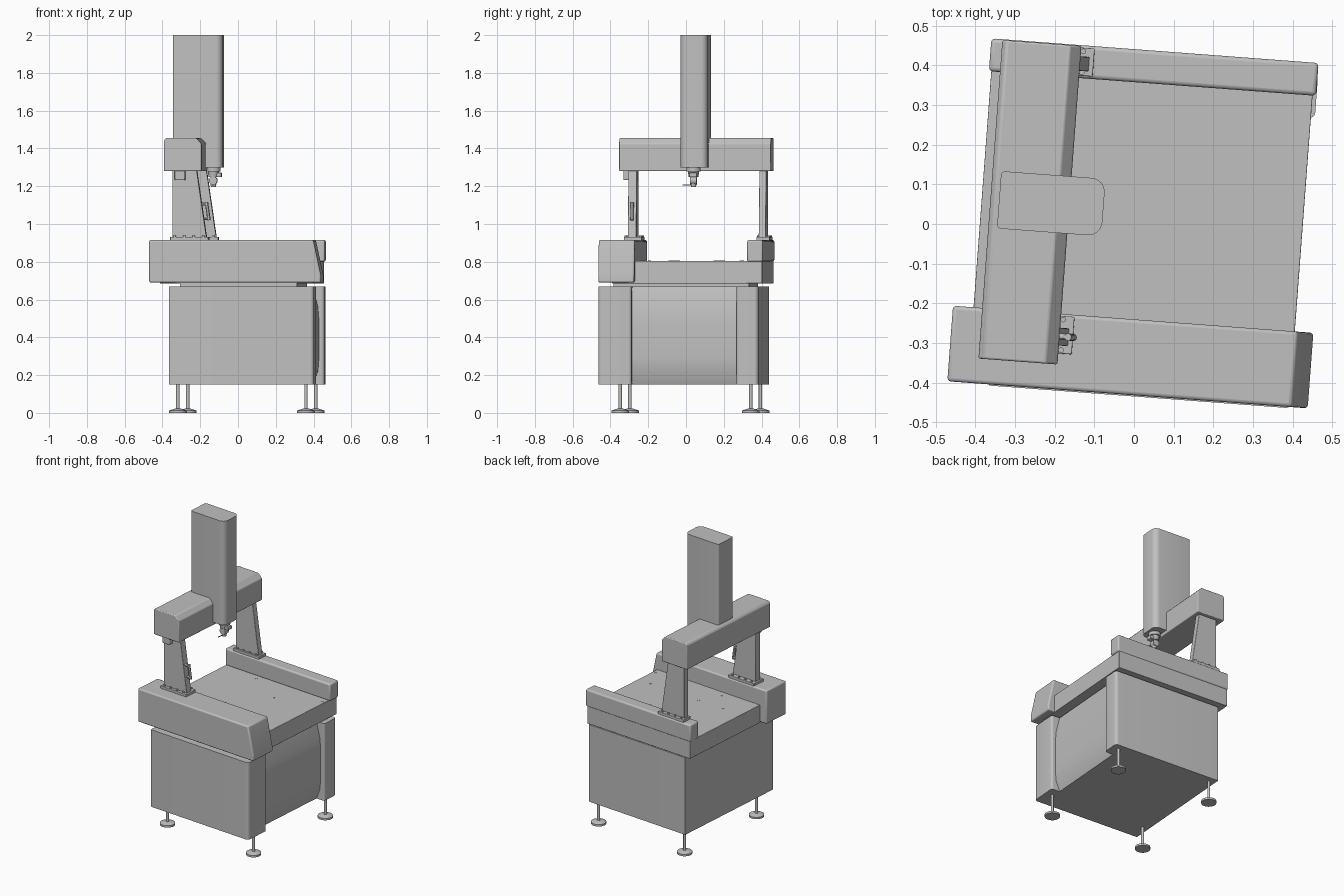
import bpy
import bmesh
import math
from mathutils import Vector, Matrix

if "Cube" in bpy.data.objects:
    bpy.data.objects.remove(bpy.data.objects["Cube"], do_unlink=True)

TURN = math.radians(-4.3)  # whole machine stands slightly turned

grey = bpy.data.materials.new("light_grey")
grey.use_nodes = True
COLOUR = (0.53, 0.53, 0.53, 1)
grey.diffuse_color = COLOUR
grey.node_tree.nodes["Principled BSDF"].inputs["Base Color"].default_value = COLOUR


def finish(name, bm, bevel=0):
    bmesh.ops.recalc_face_normals(bm, faces=bm.faces)
    mesh = bpy.data.meshes.new(name)
    bm.to_mesh(mesh)
    bm.free()
    mesh.materials.append(grey)
    obj = bpy.data.objects.new(name, mesh)
    bpy.context.collection.objects.link(obj)
    obj.rotation_euler.z = TURN
    if bevel:
        mod = obj.modifiers.new("soft_edges", "BEVEL")
        mod.width = bevel
        mod.segments = 3
        mod.limit_method = "ANGLE"
        mod.angle_limit = math.radians(40)
    bpy.ops.object.select_all(action="DESELECT")
    obj.select_set(True)
    bpy.context.view_layer.objects.active = obj
    bpy.ops.object.shade_smooth_by_angle(angle=math.radians(30))
    return obj


def rounded(points, steps=6):
    """Outline in which a third value on a point is its corner radius."""
    out = []
    for i, p in enumerate(points):
        corner = Vector(p[:2])
        if len(p) == 2:
            out.append(corner)
            continue
        a = (Vector(points[i - 1][:2]) - corner).normalized() * p[2]
        b = (Vector(points[(i + 1) % len(points)][:2]) - corner).normalized() * p[2]
        for k in range(steps + 1):
            t = math.pi / 2 * k / steps
            out.append(corner + a * (1 - math.sin(t)) + b * (1 - math.cos(t)))
    return out


def prism(name, points, axis, low, high, bevel=0):
    place = {"x": lambda a, b, h: (h, a, b),
             "y": lambda a, b, h: (a, h, b),
             "z": lambda a, b, h: (a, b, h)}[axis]
    bm = bmesh.new()
    outline = rounded(points)
    ends = [[bm.verts.new(place(p.x, p.y, h)) for p in outline] for h in (low, high)]
    for ring in ends:
        bm.faces.new(ring)
    for i in range(len(outline)):
        bm.faces.new((ends[0][i - 1], ends[0][i], ends[1][i], ends[1][i - 1]))
    return finish(name, bm, bevel)


def box(name, x, y, z, bevel=0):
    corners = [(x[0], y[0]), (x[1], y[0]), (x[1], y[1]), (x[0], y[1])]
    return prism(name, corners, "z", z[0], z[1], bevel)


def rod(name, start, end, r1, r2=None, sides=24):
    start, end = Vector(start), Vector(end)
    way = end - start
    turn = way.to_track_quat("Z", "Y").to_matrix().to_4x4()
    bm = bmesh.new()
    bmesh.ops.create_cone(bm, cap_ends=True, segments=sides, radius1=r1,
                          radius2=r1 if r2 is None else r2, depth=way.length,
                          matrix=Matrix.Translation((start + end) / 2) @ turn)
    return finish(name, bm)


# Cabinet: C-shaped body with two uprights around a bulging panel
prism("cabinet", [(-.334, -.434), (.435, -.434, .02), (.435, -.257, .015), (.35, -.257),
                  (.35, .30), (.435, .30, .015), (.435, .416, .02), (-.334, .416)],
      "z", .15, .67)
prism("cabinet_panel", [(.34, .15), (.375, .15), (.402, .22), (.408, .30), (.408, .48),
                        (.402, .56), (.375, .67), (.34, .67)], "y", -.26, .305)
box("table_support", (-.28, .34), (-.36, .36), (.66, .70))

# Levelling feet
for side, x in (("left", .385), ("right", -.295)):
    for end, y in (("front", -.32), ("back", .373)):
        tag = end + "_" + side
        rod("foot_post_" + tag, (x, y, .015), (x, y, .16), .009)
        rod("foot_pad_" + tag, (x, y, 0), (x, y, .013), .047)
        rod("foot_cone_" + tag, (x, y, .013), (x, y, .022), .045, .018)

# Table and its threaded holes
box("table", (-.388, .425), (-.36, .436), (.685, .805), .003)
holes = [(x, y) for x in (-.243, -.052, .138, .329) for y in (-.059, .18)]
holes += [(x, y) for x in (-.119, .305, .405) for y in (-.202, .322)]
for x, y in holes:
    rod("table_hole", (x, y, .80), (x, y, .806), .008, sides=16)

# Guide rails
prism("front_rail", [(-.44, .69), (.472, .69), (.472, .73), (.432, .915), (-.44, .915)],
      "y", -.431, -.24, .009)
box("back_rail", (-.394, .434), (.357, .44), (.80, .915), .01)

# Bridge legs, each on a bolted foot plate
for name, low, high, out in (("front", -.32, -.275, .02), ("back", .375, .412, .012)):
    prism(name + "_leg", [(-.324, .92), (-.142, .92), (-.196, 1.29), (-.324, 1.29)],
          "y", low, high, .003)
    y0, y1 = low - out, high + out + .01
    box(name + "_leg_plate", (-.335, -.132), (y0, y1), (.912, .932), .003)
    for x in (-.31, -.26, -.21, -.16):
        for y in (y0 + .009, y1 - .009):
            rod(name + "_plate_bolt", (x, y, .93), (x, y, .94), .007, sides=12)

# Cable bracket and handle on the front leg
box("cable_bracket", (-.31, -.255), (-.352, -.312), (1.232, 1.29), .005)
rod("handle_grip", (-.131, -.297, 1.02), (-.145, -.297, 1.115), .009, sides=12)
for z in (1.03, 1.105):
    x = -.131 - (z - 1.02) * .147
    rod("handle_arm", (x - .045, -.297, z), (x, -.297, z), .008, sides=12)

# Bridge beam with a sloping upper edge
prism("bridge_beam", [(-.366, 1.28), (-.166, 1.28), (-.166, 1.425), (-.195, 1.455),
                      (-.355, 1.455), (-.366, 1.442)], "y", -.368, .438, .005)

# Vertical spindle housing
prism("spindle_housing", [(-.344, -.037, .01), (-.08, -.037, .035),
                          (-.08, .108, .035), (-.344, .108, .01)], "z", 1.30, 2.0)

# Probe head and stylus
px, py = -.133, .03
rod("probe_flange", (px, py, 1.278), (px, py, 1.302), .038)
rod("probe_body", (px, py, 1.25), (px, py, 1.28), .026, .03)
box("probe_collar", (px - .02, px + .045), (py - .02, py + .02), (1.248, 1.272), .004)
rod("probe_joint", (px, py - .018, 1.23), (px, py + .018, 1.23), .022)
rod("probe_tip", (px, py, 1.195), (px, py, 1.225), .013, .018)
rod("stylus", (px, py, 1.206), (px, py - .058, 1.206), .003, sides=10)
